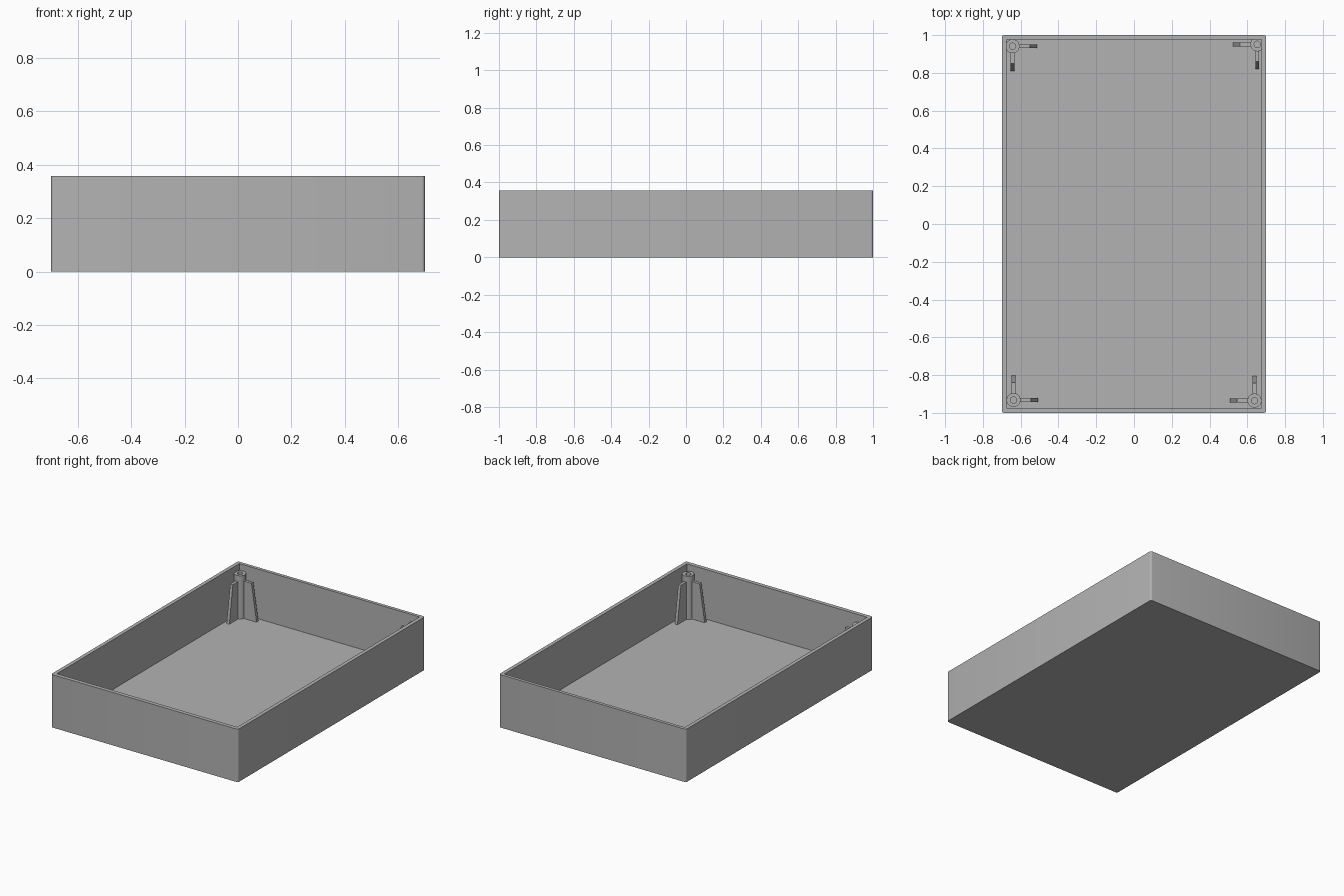
import bpy, bmesh, math
from mathutils import Matrix, Vector

cube = bpy.data.objects.get("Cube")
if cube:
    bpy.data.objects.remove(cube, do_unlink=True)

HEIGHT, FLOOR = 0.358, 0.022
POST_TOP, RIB_TOP = 0.315, 0.275

grey = bpy.data.materials.new("plain grey")
grey.use_nodes = True
colour = (0.45, 0.45, 0.45, 1)
grey.diffuse_color = colour
grey.node_tree.nodes["Principled BSDF"].inputs["Base Color"].default_value = colour


def finish(name, bm, smooth=True):
    bmesh.ops.recalc_face_normals(bm, faces=bm.faces)
    mesh = bpy.data.meshes.new(name)
    bm.to_mesh(mesh)
    bm.free()
    mesh.materials.append(grey)
    obj = bpy.data.objects.new(name, mesh)
    bpy.context.collection.objects.link(obj)
    if smooth:
        bpy.ops.object.select_all(action="DESELECT")
        obj.select_set(True)
        bpy.context.view_layer.objects.active = obj
        bpy.ops.object.shade_smooth_by_angle(angle=math.radians(30))
    return obj


# Open tray: a box hollowed from its top face, with softened upright corners
def tray():
    bm = bmesh.new()
    bmesh.ops.create_cube(bm, size=1, matrix=Matrix.Translation((0, 0, HEIGHT / 2))
                          @ Matrix.Diagonal((1.4, 2, HEIGHT, 1)))
    corners = [e for e in bm.edges if abs(e.verts[0].co.z - e.verts[1].co.z) > 0.1]
    top = max(bm.faces, key=lambda f: f.calc_center_median().z)
    bmesh.ops.inset_region(bm, faces=[top], thickness=0.025)
    for v in top.verts:
        v.co.x = math.copysign(0.675, v.co.x)
        v.co.y = 0.978 if v.co.y > 0 else -0.973
    well = bmesh.ops.extrude_face_region(bm, geom=[top])["geom"]
    bmesh.ops.delete(bm, geom=[top], context="FACES_ONLY")
    for v in well:
        if isinstance(v, bmesh.types.BMVert):
            v.co.z = FLOOR
    bmesh.ops.bevel(bm, geom=corners, offset=0.012, segments=4, profile=0.5,
                    affect="EDGES")
    finish("tray", bm)


# Screw post: a lathed tube with a blind hole
def post(name, x, y):
    bm = bmesh.new()
    profile = [(0, 0.1), (0.017, 0.1), (0.017, POST_TOP), (0.037, POST_TOP), (0.037, 0.015)]
    verts = [bm.verts.new((r, 0, z)) for r, z in profile]
    edges = [bm.edges.new(pair) for pair in zip(verts, verts[1:])]
    bmesh.ops.spin(bm, geom=verts + edges, cent=(0, 0, 0), axis=(0, 0, 1),
                   angle=math.tau, steps=32)
    bmesh.ops.remove_doubles(bm, verts=bm.verts, dist=0.0001)
    finish(name, bm).location = (x, y, 0)


# Tapered rib: a side profile given thickness, pointing along a direction
def rib(name, x, y, direction):
    bm = bmesh.new()
    out = Vector(direction)
    side = Vector((-out.y, out.x, 0)) * 0.01
    profile = [(0.03, 0.015), (0.13, 0.015), (0.13, FLOOR), (0.092, RIB_TOP), (0.03, RIB_TOP)]
    face = bm.faces.new([bm.verts.new(out * d + Vector((0, 0, z)) - side) for d, z in profile])
    new = bmesh.ops.extrude_face_region(bm, geom=[face])["geom"]
    bmesh.ops.translate(bm, vec=side * 2,
                        verts=[v for v in new if isinstance(v, bmesh.types.BMVert)])
    finish(name, bm, smooth=False).location = (x, y, 0)


tray()
for label, x, y in (("back_right", -0.643, 0.941), ("back_left", 0.653, 0.951),
                    ("front_right", -0.638, -0.932), ("front_left", 0.638, -0.935)):
    post(label + "_post", x, y)
    rib(label + "_rib_across", x, y, (-math.copysign(1, x), 0, 0))
    rib(label + "_rib_along", x, y, (0, -math.copysign(1, y), 0))
